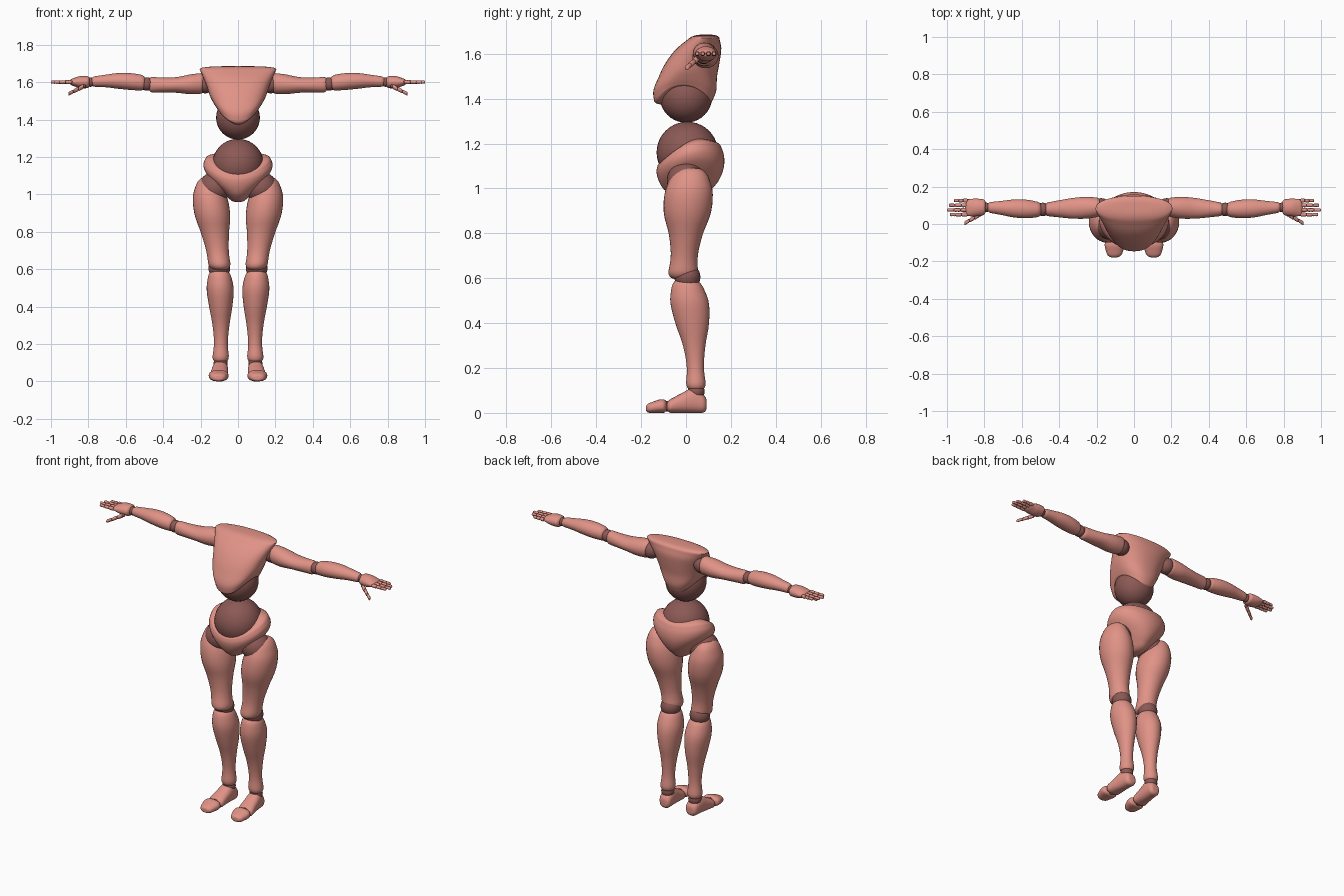
import bpy, bmesh, math
from mathutils import Vector

cube = bpy.data.objects.get("Cube")
if cube:
    bpy.data.objects.remove(cube, do_unlink=True)


def material(name, red, green, blue):
    made = bpy.data.materials.new(name)
    made.use_nodes = True
    colour = (red, green, blue, 1)
    made.diffuse_color = colour
    made.node_tree.nodes["Principled BSDF"].inputs["Base Color"].default_value = colour
    return made


shell = material("salmon shell", .75, .29, .24)
joint = material("dark joint", .26, .1, .09)


def finish(bm, name, paint, mirror):
    """Turn a bmesh into a smooth object, mirrored to the other side if paired."""
    bmesh.ops.recalc_face_normals(bm, faces=bm.faces)
    mesh = bpy.data.meshes.new(name)
    bm.to_mesh(mesh)
    bm.free()
    mesh.materials.append(paint)
    part = bpy.data.objects.new(name, mesh)
    bpy.context.collection.objects.link(part)
    bpy.ops.object.select_all(action="DESELECT")
    part.select_set(True)
    bpy.context.view_layer.objects.active = part
    bpy.ops.object.shade_smooth_by_angle(angle=math.radians(60))
    if mirror:
        part.modifiers.new("Mirror", "MIRROR").use_mirror_merge = False


def profile(values, t):
    """Smooth curve through evenly spaced values, read at t from start to end."""
    last = len(values) - 1
    index = min(int(t * last), last - 1)
    f = t * last - index
    a, b = values[index], values[index + 1]
    before = values[max(index - 1, 0)]
    after = values[min(index + 2, last)]
    slope_a, slope_b = (b - before) / 2, (after - a) / 2
    ease = f * f * (3 - 2 * f)
    return a + (b - a) * ease + slope_a * f * (1 - f) ** 2 - slope_b * f * f * (1 - f)


def limb(name, start, end, wide, deep, bow=(0, 0, 0), edge=.08, lift=None, tilt=0,
         square=1, grounded=False, mirror=True, sides=32, steps=28):
    """Loft ovals from start to end; the oval sizes follow the wide and deep profiles."""
    start, end, bow = Vector(start), Vector(end), Vector(bow)
    span = [abs(value) for value in end - start]
    along = span.index(max(span))
    across, upward = [axis for axis in range(3) if axis != along]
    bm = bmesh.new()
    rings = []
    for step in range(steps + 1):
        t = (1 - math.cos(math.pi * step / steps)) / 2
        inset = max(0, 1 - min(t, 1 - t) / edge)
        rounding = .4 + .6 * math.sqrt(1 - inset * inset)
        centre = start.lerp(end, t) + bow * math.sin(math.pi * t)
        width = profile(wide, t) * rounding
        depth = profile(deep, t)
        if grounded:
            centre.z = depth
        depth *= rounding
        ring = []
        for side in range(sides):
            angle = math.tau * side / sides
            c, s = math.cos(angle), math.sin(angle)
            point = centre.copy()
            point[across] += width * math.copysign(abs(c) ** square, c)
            point[upward] += depth * math.copysign(abs(s) ** square, s)
            point[along] += tilt * t * s + (lift(t) * c * c if lift else 0)
            ring.append(bm.verts.new(point))
        rings.append(ring)
    for low, high in zip(rings, rings[1:]):
        for side in range(sides):
            bm.faces.new((low[side - 1], low[side], high[side], high[side - 1]))
    bm.faces.new(rings[0])
    bm.faces.new(rings[-1])
    finish(bm, name, shell, mirror)


def ball(name, centre, radius, mirror=True):
    bm = bmesh.new()
    bmesh.ops.create_uvsphere(bm, u_segments=32, v_segments=20, radius=radius)
    bmesh.ops.translate(bm, verts=bm.verts, vec=centre)
    finish(bm, name, joint, mirror)


def digit(name, start, end, radius):
    """A finger of three rounded bones with a small dark joint before each."""
    start, end = Vector(start), Vector(end)
    for bone, place in enumerate(("base", "middle", "tip")):
        near, far = start.lerp(end, bone / 3), start.lerp(end, (bone + 1) / 3)
        girth = radius * (1 - bone / 10)
        sizes = (girth, girth * .9, girth)
        limb(f"{name}_{place}", near, far, sizes, sizes, edge=.25, sides=12, steps=10)
        ball(f"{name}_{place}_joint", near, girth * .75)


# Torso: a shell that arches up at both sides over the waist ball
ball("waist_ball", (0, 0, 1.41), .117, mirror=False)
limb("chest", start=(0, -.015, 1.37), end=(0, .09, 1.685),
     wide=(.11, .13, .15, .165, .185, .21), deep=(.125, .14, .13, .12, .1, .06),
     bow=(0, -.02, 0), lift=lambda t: (1 - t) ** 2 / 12,
     edge=.05, square=.9, mirror=False, sides=48)

# Pelvis: a low bowl that is higher at the back and sides, with leg openings
ball("belly_ball", (0, .006, 1.16), .137, mirror=False)
limb("pelvis", start=(0, .01, .96), end=(0, .01, 1.165),
     wide=(.04, .1, .165, .185, .165), deep=(.07, .12, .145, .15, .135),
     bow=(0, .012, 0), lift=lambda t: min(t * 2, 1) / 22, tilt=.05,
     mirror=False, sides=48)

# Legs
ball("hip_balls", (.125, 0, 1.035), .085)
limb("thighs", start=(.095, -.015, .595), end=(.165, .02, 1.09),
     wide=(.06, .06, .075, .095, .09, .05), deep=(.07, .06, .075, .105, .105, .07))
ball("knee_balls", (.1, .006, .606), .058)
limb("shins", start=(.093, .045, .1), end=(.1, 0, .6),
     wide=(.047, .037, .045, .062, .072, .055), deep=(.047, .038, .05, .075, .085, .06),
     bow=(-.005, .01, 0))
ball("ankle_balls", (.093, .045, .095), .038)

# Feet rest on the ground and end in a separate toe piece
limb("feet", start=(.09, .092, 0), end=(.103, -.085, 0),
     wide=(.036, .042, .046, .05), deep=(.038, .055, .042, .028),
     edge=.12, square=.85, grounded=True)
limb("toes", start=(.103, -.085, 0), end=(.105, -.178, 0),
     wide=(.05, .053, .045, .035), deep=(.03, .03, .025, .02),
     edge=.2, square=.85, grounded=True)
ball("toe_joints", (.103, -.086, .03), .024)

# Arms
ball("shoulder_balls", (.175, .088, 1.59), .05)
limb("upper_arms", start=(.175, .09, 1.595), end=(.48, .078, 1.587),
     wide=(.05, .058, .055, .045, .035), deep=(.055, .053, .042, .04, .042),
     bow=(0, 0, -.006))
ball("elbow_balls", (.487, .078, 1.59), .036)
limb("forearms", start=(.494, .077, 1.595), end=(.785, .089, 1.602),
     wide=(.038, .049, .048, .037, .028), deep=(.04, .045, .042, .033, .027),
     bow=(0, 0, .008))
ball("wrist_balls", (.79, .089, 1.6), .025)

# Hands
limb("palms", start=(.792, .09, 1.6), end=(.9, .087, 1.6),
     wide=(.042, .047, .045), deep=(.032, .032, .015), edge=.15)
fingers = {"index": .985, "middle": 1, "ring": .99, "little": .962}
for order, (name, tip) in enumerate(fingers.items()):
    row = .05 + order / 40
    digit(name + "_fingers", (.89, row, 1.6), (tip, row, 1.6), .0115)
digit("thumbs", (.825, .05, 1.578), (.907, .003, 1.537), .014)
